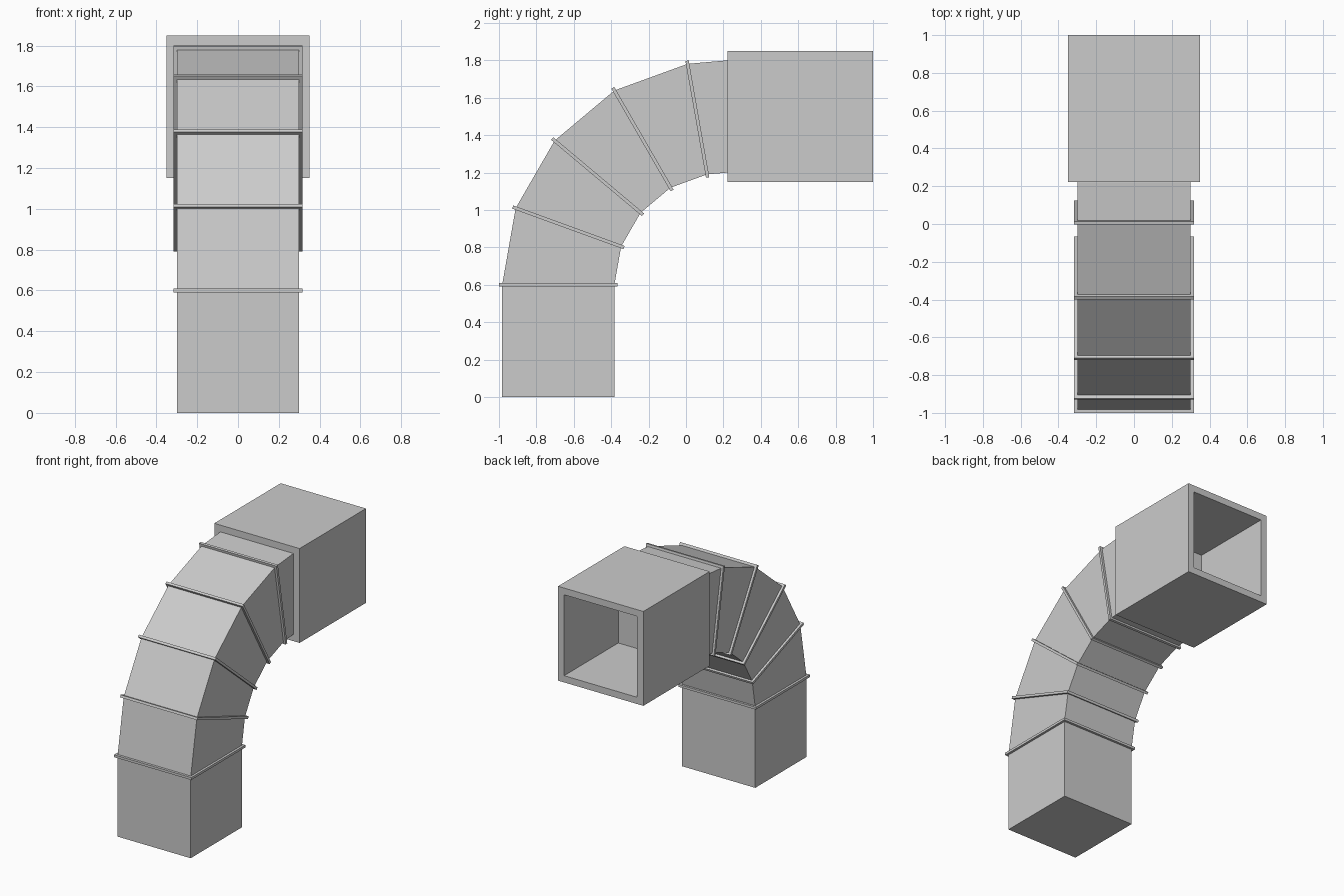
import bpy, bmesh
from math import sin, cos, radians

if "Cube" in bpy.data.objects:
    bpy.data.objects.remove(bpy.data.objects["Cube"])

CY, CZ = 0.217, 0.60          # bend centre in the y/z plane
R_IN, R_OUT, HALF = 0.60, 1.20, 0.30


def make_object(name, bm):
    bmesh.ops.recalc_face_normals(bm, faces=bm.faces)
    mesh = bpy.data.meshes.new(name)
    bm.to_mesh(mesh)
    bm.free()
    obj = bpy.data.objects.new(name, mesh)
    bpy.context.collection.objects.link(obj)
    return obj


def loft(name, sections, caps=True):
    """Join rectangular four-corner sections into a tube."""
    bm = bmesh.new()
    rings = [[bm.verts.new(p) for p in s] for s in sections]
    for a, b in zip(rings, rings[1:]):
        for i in range(4):
            j = (i + 1) % 4
            bm.faces.new((a[i], a[j], b[j], b[i]))
    if caps:
        bm.faces.new(rings[0])
        bm.faces.new(rings[-1])
    return make_object(name, bm)


def bend_section(deg, grow=0.0, shift=0.0):
    """Duct cross-section at an angle around the bend."""
    a = radians(deg)
    h = HALF + grow

    def pt(x, r):
        return (x, CY - r * cos(a) + shift * sin(a),
                CZ + r * sin(a) + shift * cos(a))
    ri, ro = R_IN - grow, R_OUT + grow
    return [pt(-h, ro), pt(h, ro), pt(h, ri), pt(-h, ri)]


def rect_y(y, h, zc=1.5):
    return [(-h, y, zc + h), (h, y, zc + h), (h, y, zc - h), (-h, y, zc - h)]


# Upright duct and segmented bend, running slightly into the outlet
angles = [0, 20, 40, 60, 80, 90]
loft("duct", [bend_section(0, shift=-CZ)]
     + [bend_section(d) for d in angles]
     + [bend_section(90, shift=0.03)])

# Flanges at each seam
for i, d in enumerate(angles[:-1]):
    loft(f"flange_{i + 1}", [bend_section(d, 0.017, -0.009),
                             bend_section(d, 0.017, 0.009)])

# Square outlet box with a recessed opening at the back
loft("outlet_box", [rect_y(0.222, 0.35), rect_y(1.0, 0.35),
                    rect_y(1.0, 0.30), rect_y(0.365, 0.30)])
